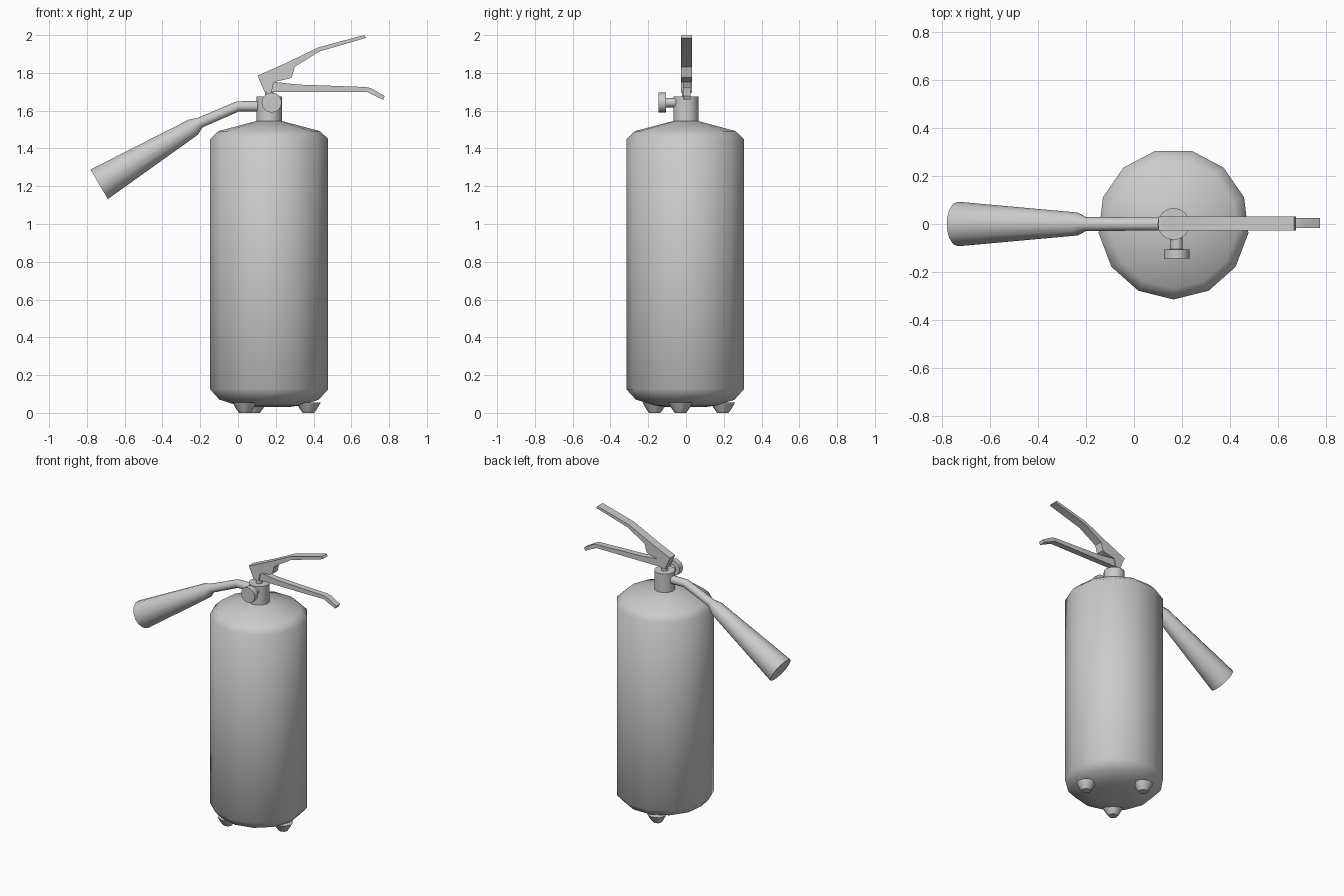
import bpy, bmesh, math
from mathutils import Vector, Matrix

if "Cube" in bpy.data.objects:
    bpy.data.objects.remove(bpy.data.objects["Cube"])

CX = 0.165  # x of the tank axis


def finish(name, bm, angle):
    bmesh.ops.recalc_face_normals(bm, faces=bm.faces)
    me = bpy.data.meshes.new(name)
    bm.to_mesh(me)
    bm.free()
    ob = bpy.data.objects.new(name, me)
    bpy.context.collection.objects.link(ob)
    bpy.ops.object.select_all(action='DESELECT')
    ob.select_set(True)
    bpy.context.view_layer.objects.active = ob
    bpy.ops.object.shade_smooth_by_angle(angle=math.radians(angle))
    return ob


def loft(name, rings, sides, angle=50, start=0.0):
    """Capped tube through rings of (centre, radius, axis)."""
    bm = bmesh.new()
    loops = []
    for centre, radius, axis in rings:
        rot = Vector(axis).to_track_quat('Z', 'Y').to_matrix()
        loop = []
        for i in range(sides):
            a = start + 2 * math.pi * i / sides
            p = rot @ Vector((radius * math.cos(a), radius * math.sin(a), 0))
            loop.append(bm.verts.new(Vector(centre) + p))
        loops.append(loop)
    for a, b in zip(loops, loops[1:]):
        for i in range(sides):
            j = (i + 1) % sides
            bm.faces.new((a[i], a[j], b[j], b[i]))
    bm.faces.new(loops[0])
    bm.faces.new(loops[-1])
    return finish(name, bm, angle)


def lathe(name, profile, origin, axis, sides, **kw):
    o, d = Vector(origin), Vector(axis)
    return loft(name, [(o + d * h, r, axis) for r, h in profile], sides, **kw)


def plate(name, outline, y0, y1):
    """Side outline in x, z extruded between two y values."""
    bm = bmesh.new()
    face = bm.faces.new([bm.verts.new((x, y0, z)) for x, z in outline])
    ext = bmesh.ops.extrude_face_region(bm, geom=[face])
    verts = [v for v in ext['geom'] if isinstance(v, bmesh.types.BMVert)]
    bmesh.ops.translate(bm, verts=verts, vec=(0, y1 - y0, 0))
    return finish(name, bm, 30)


# 13-sided tank with rounded base, conical shoulder
lathe('tank', [(0.10, 0.03), (0.17, 0.04), (0.265, 0.07), (0.315, 0.125),
               (0.315, 1.45), (0.27, 1.492), (0.068, 1.545)],
      (CX, 0, 0), (0, 0, 1), 13, angle=50, start=math.pi / 2)

# Neck
lathe('neck', [(0.067, 1.53), (0.067, 1.675)], (CX, 0, 0), (0, 0, 1), 16)

# Three stubby feet under the base
for k in range(3):
    a = math.radians(-8 + 120 * k)
    x, y = CX + 0.21 * math.cos(a), 0.21 * math.sin(a)
    lathe('foot_%d' % (k + 1), [(0.065, 0.055), (0.045, 0.02), (0.03, 0.0)],
          (x, y, 0), (0, 0, 1), 8)

# Gauge knob on the front of the neck
lathe('gauge', [(0.025, 0.05), (0.025, 0.105), (0.053, 0.107), (0.053, 0.145)],
      (0.178, 0, 1.643), (0, -1, 0), 16)

# Hose, bending down into a flared nozzle
loft('hose_and_nozzle', [
    ((0.12, 0, 1.623), 0.028, (-1, 0, 0)),
    ((0.0, 0, 1.623), 0.028, (-0.97, 0, -0.2)),
    ((-0.2, 0, 1.537), 0.029, (-0.9, 0, -0.45)),
    ((-0.237, 0, 1.512), 0.048, (-0.86, 0, -0.51)),
    ((-0.735, 0, 1.21), 0.093, (-0.86, 0, -0.51))], 14)

# Valve stem joining neck and levers
lathe('valve_stem', [(0.022, 1.66), (0.022, 1.73)], (CX, 0, 0), (0, 0, 1), 12)

# Upper squeeze handle
plate('upper_handle', [(0.103, 1.785), (0.245, 1.848), (0.425, 1.935),
                       (0.668, 2.0), (0.677, 1.985), (0.43, 1.913),
                       (0.30, 1.832), (0.285, 1.776), (0.265, 1.768),
                       (0.19, 1.752), (0.178, 1.70), (0.142, 1.697)],
      -0.027, 0.031)

# Lower carrying lever with drooping tip
plate('lower_lever', [(0.17, 1.755), (0.32, 1.738), (0.68, 1.725),
                      (0.708, 1.717), (0.777, 1.677), (0.768, 1.658),
                      (0.68, 1.70), (0.32, 1.70), (0.17, 1.70)],
      -0.017, 0.025)
